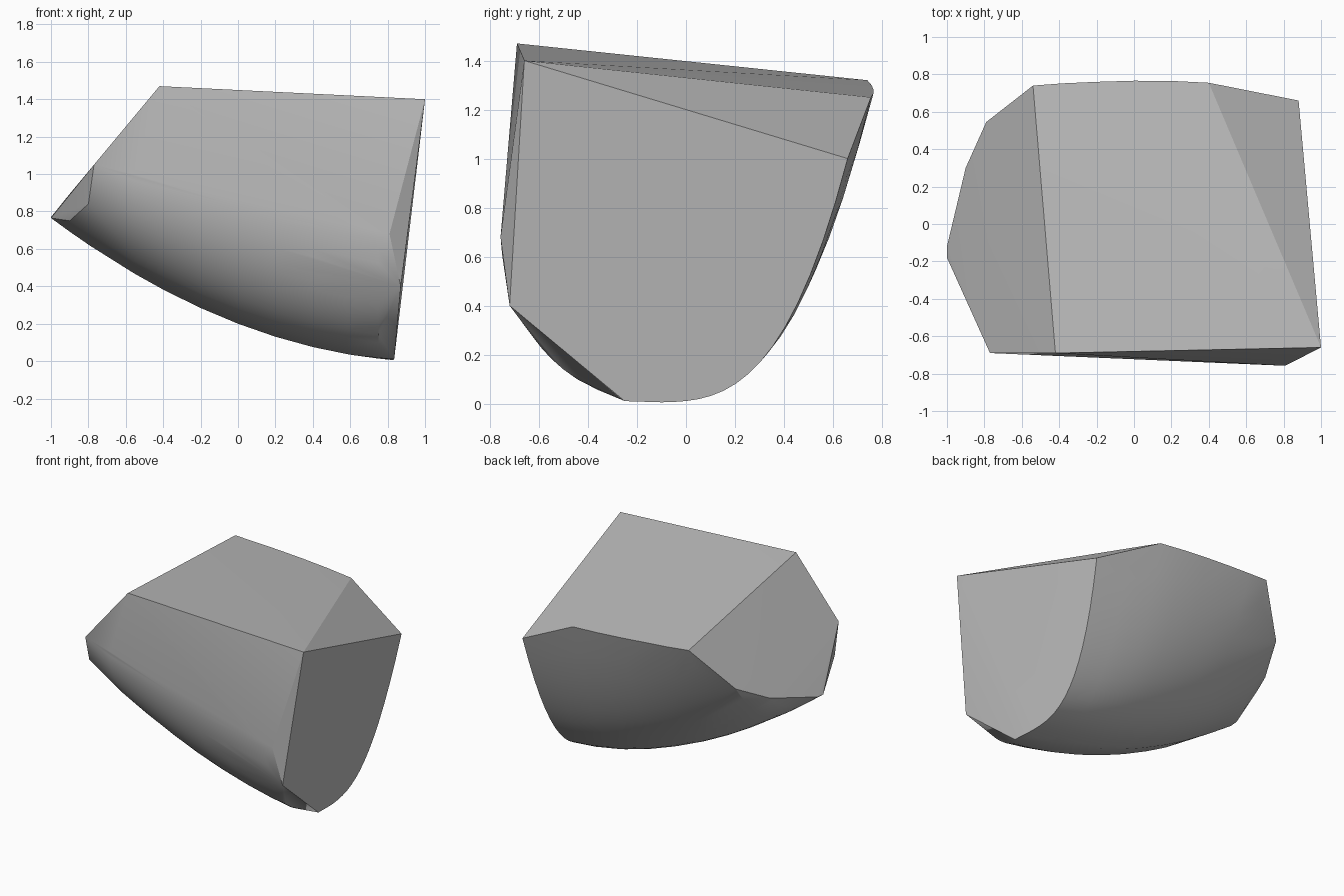
import bpy
import bmesh
from math import sqrt

cube = bpy.data.objects.get("Cube")
if cube:
    bpy.data.objects.remove(cube)

KEEL_Y = -0.15
STEPS = 16


def keel(x):
    """Height of the curved underside along the length."""
    t = 0.84 - x
    return 0.005 + 0.08 * t + 0.181 * t * t


def front_arc(x):
    """Rounded front flank, from the keel up to its widest line."""
    s = (x + 0.77) / 1.58
    y, z, k = -0.69 - 0.068 * s, 1.05 - 0.37 * s, keel(x)
    for i in range(STEPS + 1):
        f = sqrt(1 - (1 - i / STEPS) ** 2)
        yield x, KEEL_Y + (y - KEEL_Y) * f, k + (z - k) * i / STEPS


def back_arc(x, y, z, power):
    """Rounded back flank, from the keel up to the rim point (y, z)."""
    k = keel(x)
    for i in range(STEPS + 1):
        f = i / STEPS
        yield x, KEEL_Y + (y - KEEL_Y) * f, k + (z - k) * f ** power


# Corners of the flat cuts: top, slanted left end, front chamfer, right end
points = [
    (-0.42, -0.69, 1.47), (1.0, -0.66, 1.40), (0.88, 0.66, 1.0),
    (0.40, 0.755, 1.25), (-0.54, 0.74, 1.32),
    (-0.77, -0.69, 1.05), (-1.0, -0.18, 0.765), (-1.0, -0.12, 0.77),
    (-0.80, -0.60, 0.84), (-0.90, -0.36, 0.75),
    (0.87, -0.72, 0.40), (0.835, -0.25, 0.01),
]

# Front flank
for x in (0.75, 0.58, 0.4, 0.2, 0, -0.2, -0.4, -0.56):
    points += front_arc(x)
points.append((0.81, -0.757, 0.68))

# Back flank
for x, y, z, power in (
    (0.62, 0.71, 1.13, 3.2), (0.4, 0.755, 1.25, 3.2), (0.2, 0.765, 1.265, 3.1),
    (0, 0.766, 1.28, 3), (-0.2, 0.76, 1.295, 2.9), (-0.38, 0.752, 1.307, 2.8),
    (-0.54, 0.74, 1.32, 2.6), (-0.79, 0.545, 1.026, 2.3), (-0.9, 0.3, 0.894, 2),
):
    points += back_arc(x, y, z, power)

# Curved rim of the right end, laid on its tilted plane
for _, y, z in back_arc(0.84, 0.66, 1.0, 3.1):
    if y > -0.1:
        points.append((0.824 - 0.0616 * y + 0.097 * z, y, z))

# Skin the outline curves into one solid
bm = bmesh.new()
for p in points:
    bm.verts.new(p)
bmesh.ops.remove_doubles(bm, verts=bm.verts, dist=0.004)
bmesh.ops.convex_hull(bm, input=bm.verts)
loose = [v for v in bm.verts if not v.link_faces]
bmesh.ops.delete(bm, geom=loose, context='VERTS')
bmesh.ops.recalc_face_normals(bm, faces=bm.faces)
mesh = bpy.data.meshes.new("stone_block")
bm.to_mesh(mesh)
bm.free()

block = bpy.data.objects.new("stone_block", mesh)
bpy.context.collection.objects.link(block)

# Single grey colour
grey = bpy.data.materials.new("stone_grey")
grey.use_nodes = True
colour = (0.5, 0.5, 0.5, 1)
grey.diffuse_color = colour
grey.node_tree.nodes["Principled BSDF"].inputs["Base Color"].default_value = colour
mesh.materials.append(grey)

# Smooth flanks, crisp cuts
bpy.ops.object.select_all(action='DESELECT')
block.select_set(True)
bpy.context.view_layer.objects.active = block
bpy.ops.object.shade_smooth_by_angle(angle=0.4)
